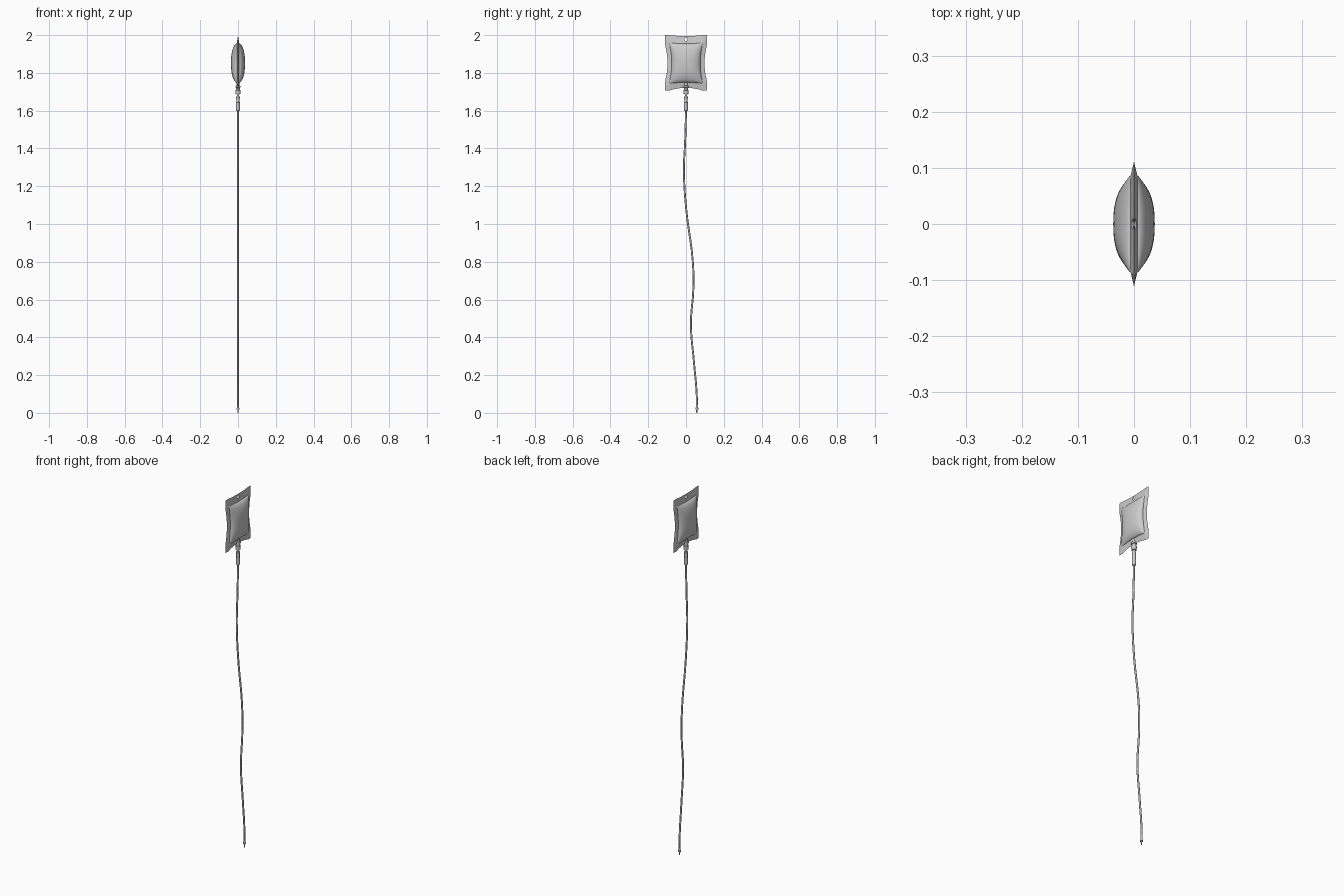
import bpy, bmesh, math
from mathutils import Vector

if "Cube" in bpy.data.objects:
    bpy.data.objects.remove(bpy.data.objects["Cube"])


def add_mesh(name, bm):
    bmesh.ops.recalc_face_normals(bm, faces=bm.faces)
    me = bpy.data.meshes.new(name)
    bm.to_mesh(me)
    bm.free()
    ob = bpy.data.objects.new(name, me)
    bpy.context.collection.objects.link(ob)
    return ob


def smooth(ob, angle=35):
    bpy.ops.object.select_all(action='DESELECT')
    ob.select_set(True)
    bpy.context.view_layer.objects.active = ob
    bpy.ops.object.shade_smooth_by_angle(angle=math.radians(angle))


def lathe(name, profile, y=0.0, sides=20):
    """Turned part around a vertical axis; profile is (radius, z)."""
    bm = bmesh.new()
    rings = [[bm.verts.new((r * math.cos(2 * math.pi * i / sides),
                            y + r * math.sin(2 * math.pi * i / sides), z))
              for i in range(sides)] for r, z in profile]
    for a, b in zip(rings, rings[1:]):
        for i in range(sides):
            j = (i + 1) % sides
            bm.faces.new((a[i], a[j], b[j], b[i]))
    bm.faces.new(rings[0])
    bm.faces.new(rings[-1])
    ob = add_mesh(name, bm)
    smooth(ob)
    return ob


# Bag: inflated pouch with pinched sides inside a thin welded border
N = 24
steps = [-2, -1.5, -1.06] + [math.sin(math.pi / 2 * (2 * i / N - 1)) for i in range(N + 1)] + [1.06, 1.5, 2]


def bag_point(u, v, side):
    cu, cv = max(-1, min(1, u)), max(-1, min(1, v))
    eu, ev = max(0, abs(u) - 1), max(0, abs(v) - 1)
    bow_u, bow_v = 1 - cu * cu, 1 - cv * cv
    y = cu * (0.09 - 0.014 * bow_v - 0.004 * cv * cv * abs(cu) ** 6 * abs(cv) ** 8)
    y += math.copysign(eu * (0.025 - 0.003 * bow_v), u)
    z = 1.852 + cv * (0.108 - 0.005 * bow_u)
    z += math.copysign(ev * (0.040 if v > 0 else 0.038 - 0.01 * bow_u), v)
    rim = 0.006 * (1 - max(eu, ev))
    puff = 0.031 * (max(0, 1 - abs(cu) ** 2.4) * max(0, 1 - abs(cv) ** 2.4)) ** 0.55
    return Vector((side * (rim + puff), y, z))


bm = bmesh.new()
for side in (-1, 1):
    grid = [[bm.verts.new(bag_point(u, v, side)) for u in steps] for v in steps]
    for r, s in zip(grid, grid[1:]):
        for i in range(len(steps) - 1):
            bm.faces.new((r[i], r[i + 1], s[i + 1], s[i]))
bmesh.ops.remove_doubles(bm, verts=bm.verts, dist=1e-5)
bag = add_mesh("fluid_bag", bm)

# Hanging hole through the top border
bpy.ops.mesh.primitive_cylinder_add(vertices=20, radius=0.009, depth=0.1,
                                    location=(0, 0, 1.978), rotation=(0, math.pi / 2, 0))
cutter = bpy.context.object
cutter.name = "hole_cutter"
cutter.hide_render = True
mod = bag.modifiers.new("hanging_hole", 'BOOLEAN')
mod.object = cutter
mod.operation = 'DIFFERENCE'
mod.solver = 'EXACT'
bpy.context.view_layer.objects.active = bag
bpy.ops.object.modifier_apply(modifier=mod.name)
bpy.data.objects.remove(cutter)
smooth(bag, 40)

# Outlet port, spike and drip chamber below the bag
lathe("outlet_port", [(0.009, 1.75), (0.009, 1.732), (0.014, 1.731), (0.014, 1.722),
                      (0.010, 1.721), (0.010, 1.709), (0.014, 1.708), (0.013, 1.688), (0.007, 1.687)])
lathe("spike", [(0.007, 1.69), (0.006, 1.676), (0.010, 1.675), (0.009, 1.662), (0.006, 1.655)])
lathe("drip_chamber", [(0.006, 1.667), (0.009, 1.664), (0.009, 1.645), (0.0105, 1.643),
                       (0.0095, 1.602), (0.005, 1.597)])

# Long gently wavy tube
cu = bpy.data.curves.new("tube", 'CURVE')
cu.dimensions = '3D'
cu.bevel_depth = 0.005
cu.bevel_resolution = 2
cu.resolution_u = 5
cu.use_fill_caps = True
path = [(0, 1.60), (-0.004, 1.45), (-0.011, 1.28), (0.001, 1.08), (0.036, 0.80),
        (0.039, 0.66), (0.026, 0.47), (0.042, 0.27), (0.057, 0.09), (0.057, 0.02)]
sp = cu.splines.new('BEZIER')
sp.bezier_points.add(len(path) - 1)
for p, (y, z) in zip(sp.bezier_points, path):
    p.co = (0, y, z)
    p.handle_left_type = p.handle_right_type = 'AUTO'
bpy.context.collection.objects.link(bpy.data.objects.new("tube", cu))

# Connector at the lower end
lathe("end_connector", [(0.005, 0.034), (0.0055, 0.026), (0.008, 0.025), (0.008, 0.019),
                        (0.004, 0.018), (0.0025, 0.0)], y=0.057, sides=16)
